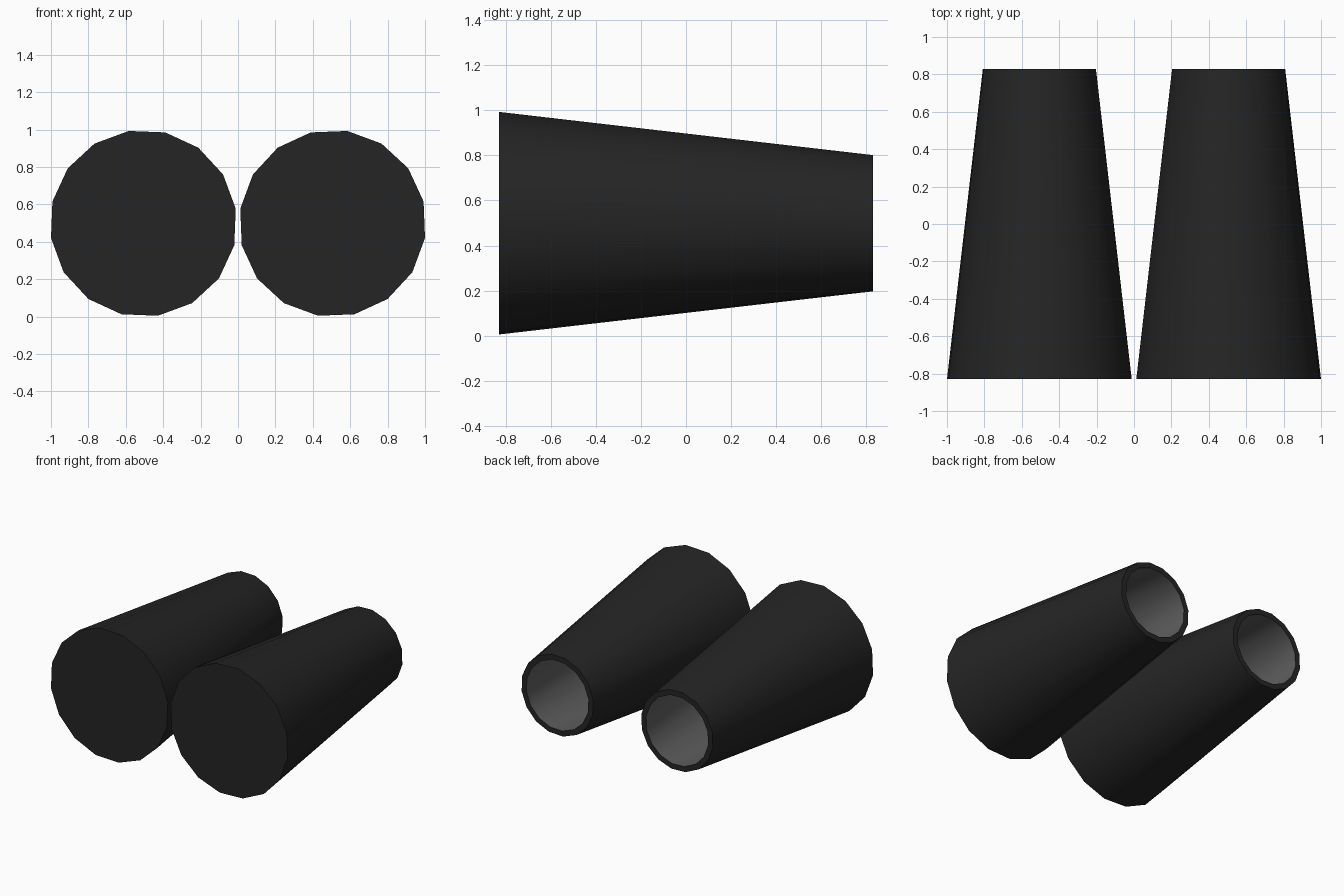
import bpy, bmesh, math

if "Cube" in bpy.data.objects:
    bpy.data.objects.remove(bpy.data.objects["Cube"])

SIDES = 16
PHASE = math.radians(9)
CX, CZ = -0.506, 0.499


def material(name, value):
    m = bpy.data.materials.new(name)
    m.diffuse_color = (value, value, value, 1)
    m.use_nodes = True
    m.node_tree.nodes["Principled BSDF"].inputs["Base Color"].default_value = m.diffuse_color
    return m


dark = material("dark_shell", 0.018)
grey = material("grey_lining", 0.125)


def ring(bm, y, r):
    step = 2 * math.pi / SIDES
    return [bm.verts.new((CX + r * math.cos(PHASE + i * step), y,
                          CZ + r * math.sin(PHASE + i * step)))
            for i in range(SIDES)]


# Tapered tube: closed front, rim at the open back, lined inside
bm = bmesh.new()
profile = [(-0.83, 0.5), (0.83, 0.306), (0.83, 0.265), (-0.78, 0.452)]
rings = [ring(bm, y, r) for y, r in profile]
for k in range(3):
    a, b = rings[k], rings[k + 1]
    for i in range(SIDES):
        j = (i + 1) % SIDES
        f = bm.faces.new((a[i], a[j], b[j], b[i]))
        f.material_index = 1 if k == 2 else 0
bm.faces.new(rings[0])
bm.faces.new(rings[3]).material_index = 1
bmesh.ops.recalc_face_normals(bm, faces=bm.faces)
mesh = bpy.data.meshes.new("tapered_tubes")
bm.to_mesh(mesh)
bm.free()
mesh.materials.append(dark)
mesh.materials.append(grey)
tube = bpy.data.objects.new("tapered_tubes", mesh)
bpy.context.collection.objects.link(tube)

# Smooth walls with crisp rims, mirrored to the other side
bpy.context.view_layer.objects.active = tube
tube.select_set(True)
bpy.ops.object.shade_smooth_by_angle(angle=math.radians(30))
mirror = tube.modifiers.new("mirror_pair", 'MIRROR')
mirror.use_axis = (True, False, False)
mirror.use_mirror_merge = False
